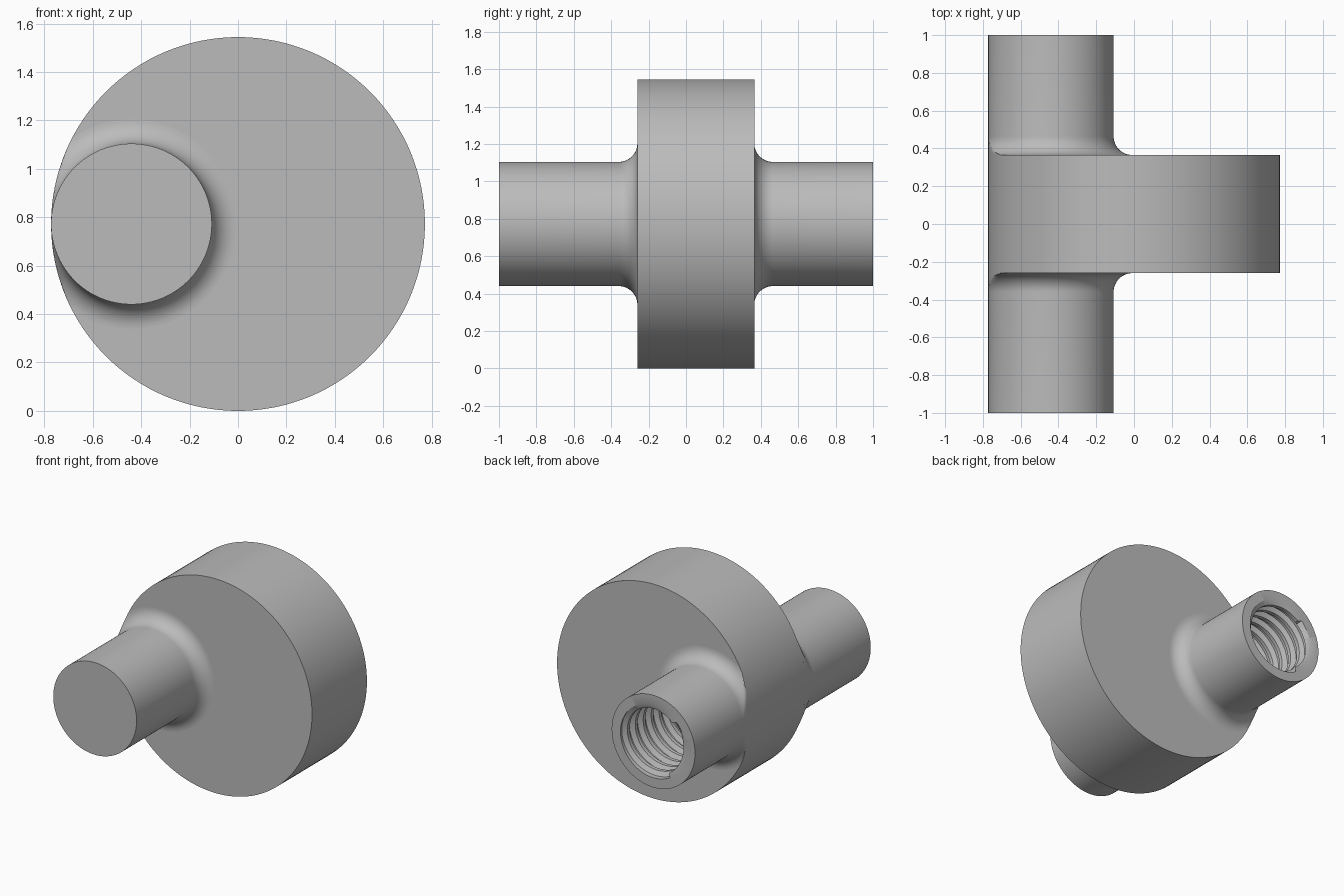
import bpy, bmesh
from math import pi, cos, sin, sqrt

cube = bpy.data.objects.get("Cube")
if cube:
    bpy.data.objects.remove(cube)

SEG = 96
DISC_R, SHAFT_R, FILLET = 0.772, 0.332, 0.1
AXIS_X, AXIS_Z = -0.44, 0.772
FRONT, BACK = -0.26, 0.365
HOLE_R, CREST_R, PITCH, HOLE_END = 0.262, 0.23, 0.09, 0.4

grey = bpy.data.materials.new("plain grey")
grey.use_nodes = True
grey.diffuse_color = (0.5, 0.5, 0.5, 1)
grey.node_tree.nodes["Principled BSDF"].inputs["Base Color"].default_value = grey.diffuse_color


def finish(obj):
    obj.data.materials.append(grey)
    bpy.ops.object.select_all(action="DESELECT")
    obj.select_set(True)
    bpy.context.view_layer.objects.active = obj
    bpy.ops.object.shade_smooth_by_angle(angle=pi / 6)


def room(a):
    """Distance from the shaft axis to the disc rim in direction a."""
    return -AXIS_X * cos(a) + sqrt(DISC_R ** 2 - (AXIS_X * sin(a)) ** 2)


def point(bm, a, r, y):
    return bm.verts.new((AXIS_X + r * cos(a), y, AXIS_Z + r * sin(a)))


def bridge(bm, lower, upper):
    for j in range(SEG):
        k = (j + 1) % SEG
        bm.faces.new((lower[j], lower[k], upper[k], upper[j]))


def threaded_hole(bm, top):
    """Helical thread wall; returns its mouth ring."""
    form = [(0, HOLE_R), (0.3, HOLE_R), (0.5, CREST_R), (0.8, CREST_R)]
    turns = int((top - HOLE_END) / PITCH) + 3
    columns = []
    for j in range(SEG + 1):
        col = []
        for t in range(turns):
            for frac, r in form:
                y = HOLE_END + PITCH * (t + frac - 1.5 + j / SEG)
                if y <= HOLE_END or y >= top:
                    y, r = min(max(y, HOLE_END), top), HOLE_R
                col.append(point(bm, 2 * pi * j / SEG, r, y))
        columns.append(col)
    for a, b in zip(columns, columns[1:]):
        for i in range(len(a) - 1):
            bm.faces.new((a[i], b[i], b[i + 1], a[i + 1]))
    angles = [2 * pi * j / SEG for j in range(SEG)]
    bm.faces.new([point(bm, a, HOLE_R, HOLE_END) for a in angles])
    return [point(bm, a, HOLE_R, top) for a in angles]


def shaft(name, face, end, hole):
    side = 1 if end > face else -1
    bm = bmesh.new()
    # Embedded foot, concave fillet, then the straight barrel
    profile = [(-0.05, SHAFT_R * 0.85)]
    for i in range(13):
        t = pi / 2 * i / 12
        profile.append((FILLET * (1 - cos(t)), SHAFT_R + FILLET * (1 - sin(t))))
    profile.append((abs(end - face), SHAFT_R))
    rings = []
    for d, r in profile:
        ring = []
        for j in range(SEG):
            a = 2 * pi * j / SEG
            ring.append(point(bm, a, min(r, room(a)), face + side * d))
        rings.append(ring)
    for a, b in zip(rings, rings[1:]):
        bridge(bm, a, b)
    bm.faces.new(rings[0])
    if hole:
        bridge(bm, rings[-1], threaded_hole(bm, end))
    else:
        bm.faces.new(rings[-1])
    bmesh.ops.remove_doubles(bm, verts=bm.verts, dist=0.0002)
    bmesh.ops.recalc_face_normals(bm, faces=bm.faces)
    mesh = bpy.data.meshes.new(name)
    bm.to_mesh(mesh)
    bm.free()
    obj = bpy.data.objects.new(name, mesh)
    bpy.context.collection.objects.link(obj)
    finish(obj)


# Wide disc
bpy.ops.mesh.primitive_cylinder_add(
    vertices=128, radius=DISC_R, depth=BACK - FRONT,
    location=(0, (FRONT + BACK) / 2, AXIS_Z), rotation=(pi / 2, 0, 0))
disc = bpy.context.object
disc.name = "eccentric_disc"
finish(disc)

# Off-centre shafts
shaft("front_shaft", FRONT, -1, False)
shaft("back_shaft", BACK, 1, True)
